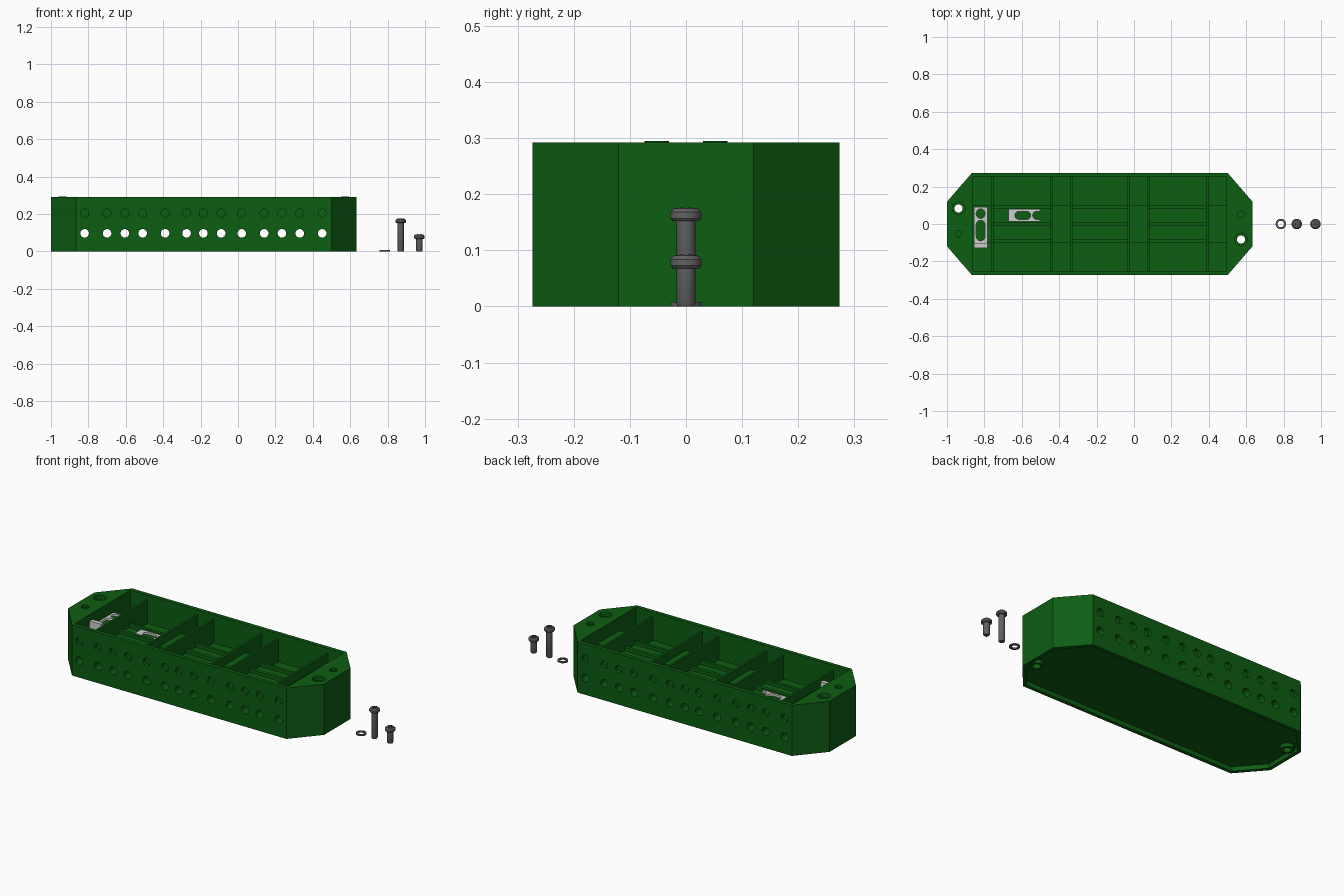
import bpy, bmesh, math
from mathutils import Matrix

cube = bpy.data.objects.get("Cube")
if cube:
    bpy.data.objects.remove(cube)


def material(name, rgb):
    m = bpy.data.materials.new(name)
    m.use_nodes = True
    m.diffuse_color = (*rgb, 1)
    node = next(n for n in m.node_tree.nodes if n.type == 'BSDF_PRINCIPLED')
    node.inputs["Base Color"].default_value = (*rgb, 1)
    return m


GREEN = material("dark green", (0.004, 0.11, 0.006))
STEEL = material("dark steel", (0.12, 0.12, 0.12))
SILVER = material("light silver", (0.62, 0.62, 0.62))


def finish(name, bm, mat):
    bmesh.ops.recalc_face_normals(bm, faces=bm.faces)
    mesh = bpy.data.meshes.new(name)
    bm.to_mesh(mesh)
    bm.free()
    mesh.materials.append(mat)
    ob = bpy.data.objects.new(name, mesh)
    bpy.context.collection.objects.link(ob)
    return ob


def smooth(ob):
    bpy.ops.object.select_all(action='DESELECT')
    ob.select_set(True)
    bpy.context.view_layer.objects.active = ob
    bpy.ops.object.shade_smooth_by_angle(angle=math.radians(35))


def add_box(bm, x0, x1, y0, y1, z0, z1):
    m = Matrix.Translation(((x0 + x1) / 2, (y0 + y1) / 2, (z0 + z1) / 2))
    bmesh.ops.create_cube(bm, size=1, matrix=m @ Matrix.Diagonal((x1 - x0, y1 - y0, z1 - z0, 1)))


def add_rod(bm, centre, r, length, axis='Z', sides=24):
    turn = Matrix.Rotation(math.pi / 2, 4, 'X') if axis == 'Y' else Matrix()
    bmesh.ops.create_cone(bm, cap_ends=True, segments=sides, radius1=r, radius2=r,
                          depth=length, matrix=Matrix.Translation(centre) @ turn)


def add_prism(bm, outline, z0, z1):
    face = bm.faces.new([bm.verts.new((x, y, z0)) for x, y in outline])
    new = bmesh.ops.extrude_face_region(bm, geom=[face])["geom"]
    verts = [v for v in new if isinstance(v, bmesh.types.BMVert)]
    bmesh.ops.translate(bm, verts=verts, vec=(0, 0, z1 - z0))


def lathe(name, profile, mat, x, sides=24):
    bm = bmesh.new()
    vs = [bm.verts.new((r, 0, z)) for r, z in profile]
    for a, b in zip(vs, vs[1:]):
        bm.edges.new((a, b))
    bmesh.ops.spin(bm, geom=bm.verts[:] + bm.edges[:], cent=(0, 0, 0), axis=(0, 0, 1),
                   angle=math.tau, steps=sides, use_merge=True)
    bmesh.ops.remove_doubles(bm, verts=bm.verts, dist=1e-5)
    bmesh.ops.translate(bm, verts=bm.verts, vec=(x, 0, 0))
    return finish(name, bm, mat)


def cut(ob, bm):
    cutter = finish("cutter", bm, ob.data.materials[0])
    cutter.hide_render = True
    mod = ob.modifiers.new("cut", 'BOOLEAN')
    mod.operation, mod.solver, mod.object = 'DIFFERENCE', 'EXACT', cutter
    mod.use_self = True
    dg = bpy.context.evaluated_depsgraph_get()
    mesh = bpy.data.meshes.new_from_object(ob.evaluated_get(dg))
    ob.modifiers.clear()
    ob.data = mesh
    bpy.data.objects.remove(cutter)


# Long eight-sided housing
MID, HEIGHT, FLOOR = -0.183, 0.292, 0.13


def octagon(inset=0):
    hx, hy, cx, cy = 0.816 - inset, 0.274 - inset, 0.683 - inset / 2, 0.12 - inset / 2
    quarter = [(hx, cy), (cx, hy)]
    half = quarter + [(-x, y) for x, y in reversed(quarter)]
    return [(MID + x, y) for x, y in half] + [(MID - x, -y) for x, y in half]


bm = bmesh.new()
add_prism(bm, octagon(), 0, HEIGHT)
housing = finish("housing", bm, GREEN)

# Open pocket on top and shallow recess underneath
bm = bmesh.new()
add_box(bm, -0.862, 0.495, -0.252, 0.252, FLOOR, 0.4)
add_prism(bm, octagon(0.02), -0.1, 0.025)
cut(housing, bm)

# Wire bores: lower row runs right through, upper row is blind
wire_x = [-0.82, -0.7, -0.605, -0.51, -0.39, -0.275, -0.185,
          -0.09, 0.02, 0.14, 0.235, 0.33, 0.45]
bm = bmesh.new()
for x in wire_x:
    add_rod(bm, (x, 0, 0.097), 0.023, 0.7, 'Y')
    for s in (-1, 1):
        add_rod(bm, (x, s * 0.274, 0.205), 0.022, 0.036, 'Y')
# Mounting holes in the end blocks
for s in (-1, 1):
    x = MID + s * 0.755
    add_rod(bm, (x, -s * 0.083, 0.15), 0.022, 0.5)
    add_rod(bm, (x, -s * 0.083, HEIGHT), 0.034, 0.05)
    add_rod(bm, (x, s * 0.052, HEIGHT), 0.017, 0.2)
cut(housing, bm)

# Rings round the small holes, bosses below the mounting holes
for s, side in ((-1, "right"), (1, "left")):
    x = MID + s * 0.755
    for part, y, ri, ro, z0, z1 in (("hole_ring", s * 0.052, 0.017, 0.022, 0.288, 0.295),
                                    ("mount_boss", -s * 0.083, 0.022, 0.036, 0.004, 0.03)):
        ring = lathe(side + "_" + part, [(ri, z0), (ro, z0), (ro, z1), (ri, z1), (ri, z0)], GREEN, x)
        ring.location.y = y

# Thin cross walls, raised pads in the narrow cells, railed beds in the wide cells
walls = [-0.758, -0.44, -0.335, -0.028, 0.077, 0.392]
bm = bmesh.new()
for x in walls:
    add_box(bm, x - 0.006, x + 0.006, -0.253, 0.253, FLOOR - 0.005, 0.265)
finish("cross_walls", bm, GREEN)

bm = bmesh.new()
edges = [-0.862] + walls + [0.495]
for x0, x1 in zip(edges[0::2], edges[1::2]):
    add_box(bm, x0, x1, -0.1, 0.1, FLOOR - 0.005, 0.215)
finish("narrow_cell_pads", bm, GREEN)

bm = bmesh.new()
for x0, x1 in zip(walls[0::2], walls[1::2]):
    add_box(bm, x0, x1, -0.098, 0.098, FLOOR - 0.005, 0.17)
    for y, half in ((-0.09, 0.008), (0, 0.01), (0.09, 0.008)):
        add_box(bm, x0, x1, y - half, y + half, 0.165, 0.19)
finish("wide_cell_beds", bm, GREEN)


# Contact strips: plates with rounded slots and an upright end
def slot(bm, a, b, r):
    pts = [(b - r + r * math.cos(t), r * math.sin(t))
           for t in [math.pi * (i / 8 - 0.5) for i in range(9)]]
    pts += [(a + b - x, -y) for x, y in pts]
    add_prism(bm, pts, -0.1, 0.1)


def contact(name, length, width, slots, place, end):
    bm = bmesh.new()
    add_box(bm, 0, length, -width / 2, width / 2, 0, 0.012)
    ob = finish(name, bm, SILVER)
    bm = bmesh.new()
    for a, b in slots:
        slot(bm, a, b, width * 0.33)
    cut(ob, bm)
    ob.matrix_world = place
    if end:
        bm = bmesh.new()
        add_box(bm, -0.002, 0.022, -width / 2, width / 2, 0, 0.045)
        tab = finish(name + "_end", bm, SILVER)
        tab.matrix_world = place


contact("long_contact", 0.215, 0.072, [(0.035, 0.145), (0.155, 0.206)],
        Matrix.Translation((-0.82, -0.125, 0.216)) @ Matrix.Rotation(math.pi / 2, 4, 'Z'), True)
contact("short_contact", 0.17, 0.066, [(0.035, 0.12), (0.13, 0.2)],
        Matrix.Translation((-0.672, 0.046, 0.171)), False)


# Loose screws with rounded, cross-slotted heads
def screw(name, x, height):
    z = height - 0.026
    ob = lathe(name, [(0, 0), (0.014, 0), (0.017, 0.005), (0.017, z), (0.024, z), (0.028, z + 0.005),
                      (0.028, z + 0.016), (0.021, z + 0.023), (0, height)], STEEL, x)
    bm = bmesh.new()
    add_box(bm, x - 0.018, x + 0.018, -0.004, 0.004, height - 0.01, height + 0.02)
    add_box(bm, x - 0.004, x + 0.004, -0.018, 0.018, height - 0.01, height + 0.02)
    cut(ob, bm)
    smooth(ob)


screw("long_screw", 0.87, 0.178)
screw("short_screw", 0.97, 0.094)

# Loose lock washer
washer = lathe("washer", [(0.017, 0), (0.028, 0), (0.028, 0.008), (0.017, 0.008), (0.017, 0)],
               STEEL, 0.785)
smooth(washer)
